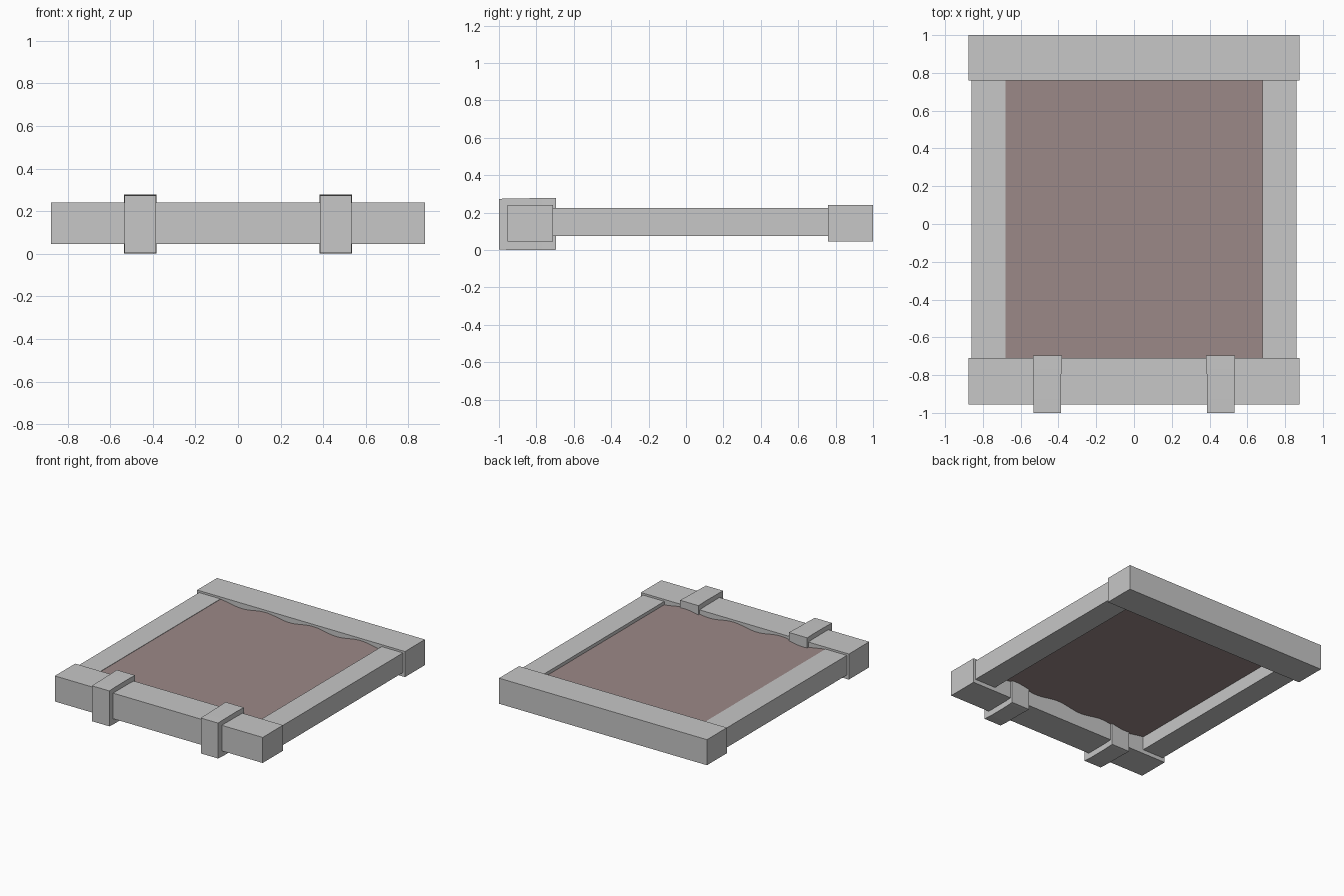
import bpy, bmesh, math

cube = bpy.data.objects.get("Cube")
if cube:
    bpy.data.objects.remove(cube, do_unlink=True)


def material(name, color):
    m = bpy.data.materials.new(name)
    m.use_nodes = True
    m.diffuse_color = color
    m.node_tree.nodes["Principled BSDF"].inputs["Base Color"].default_value = color
    return m


frame_grey = material("frame_grey", (0.57, 0.57, 0.57, 1))
hide_brown = material("hide_brown", (0.33, 0.25, 0.245, 1))


def skin(name, rings, mat):
    """Join a row of four-cornered rings into a closed solid."""
    bm = bmesh.new()
    rings = [[bm.verts.new(p) for p in ring] for ring in rings]
    for a, b in zip(rings, rings[1:]):
        for i in range(4):
            j = (i + 1) % 4
            bm.faces.new((a[i], a[j], b[j], b[i]))
    bm.faces.new(rings[0])
    bm.faces.new(rings[-1])
    bmesh.ops.recalc_face_normals(bm, faces=bm.faces)
    me = bpy.data.meshes.new(name)
    bm.to_mesh(me)
    bm.free()
    me.materials.append(mat)
    ob = bpy.data.objects.new(name, me)
    bpy.context.collection.objects.link(ob)
    return ob


def beam(name, cx, sections):
    """Run rectangles (y, half width, bottom, top) along y."""
    skin(name, [[(cx - w, y, lo), (cx + w, y, lo), (cx + w, y, hi), (cx - w, y, hi)]
                for y, w, lo, hi in sections], frame_grey)


# End bars
for name, y0, y1 in (("front_bar", -0.955, -0.71), ("back_bar", 0.76, 1.0)):
    beam(name, 0, [(y, 0.877, 0.045, 0.24) for y in (y0, y1)])

# Side rails and the straps wrapped round the front bar
for side, s in (("left", 1), ("right", -1)):
    beam(side + "_rail", s * 0.77, [(y, 0.09, 0.075, 0.225) for y in (-0.75, 0.8)])
    beam(side + "_strap", s * 0.459,
         [(-1.0, 0.073, 0.004, 0.274), (-0.93, 0.073, 0.0, 0.276),
          (-0.77, 0.074, 0.0, 0.278), (-0.72, 0.077, 0.0, 0.278),
          (-0.695, 0.077, 0.002, 0.278)])

# Gently rippled panel held between the rails
rings = []
steps = 48
for i in range(steps + 1):
    x = 0.69 * (2 * i / steps - 1)
    ripple = 0.012 * math.cos(math.tau * (x - 0.1) / 0.4)
    lo, hi = 0.167 + ripple, 0.211 + ripple
    rings.append([(x, -0.73, lo), (x, 0.78, lo), (x, 0.78, hi), (x, -0.73, hi)])
panel = skin("stretched_panel", rings, hide_brown).data

# Even shading across the panel's broad faces
normals = [None] * len(panel.loops)
for p in panel.polygons:
    p.use_smooth = True
    broad = abs(p.normal.z) > 0.5
    for li in p.loop_indices:
        normals[li] = (0, 0, math.copysign(1, p.normal.z)) if broad else tuple(p.normal)
panel.normals_split_custom_set(normals)
